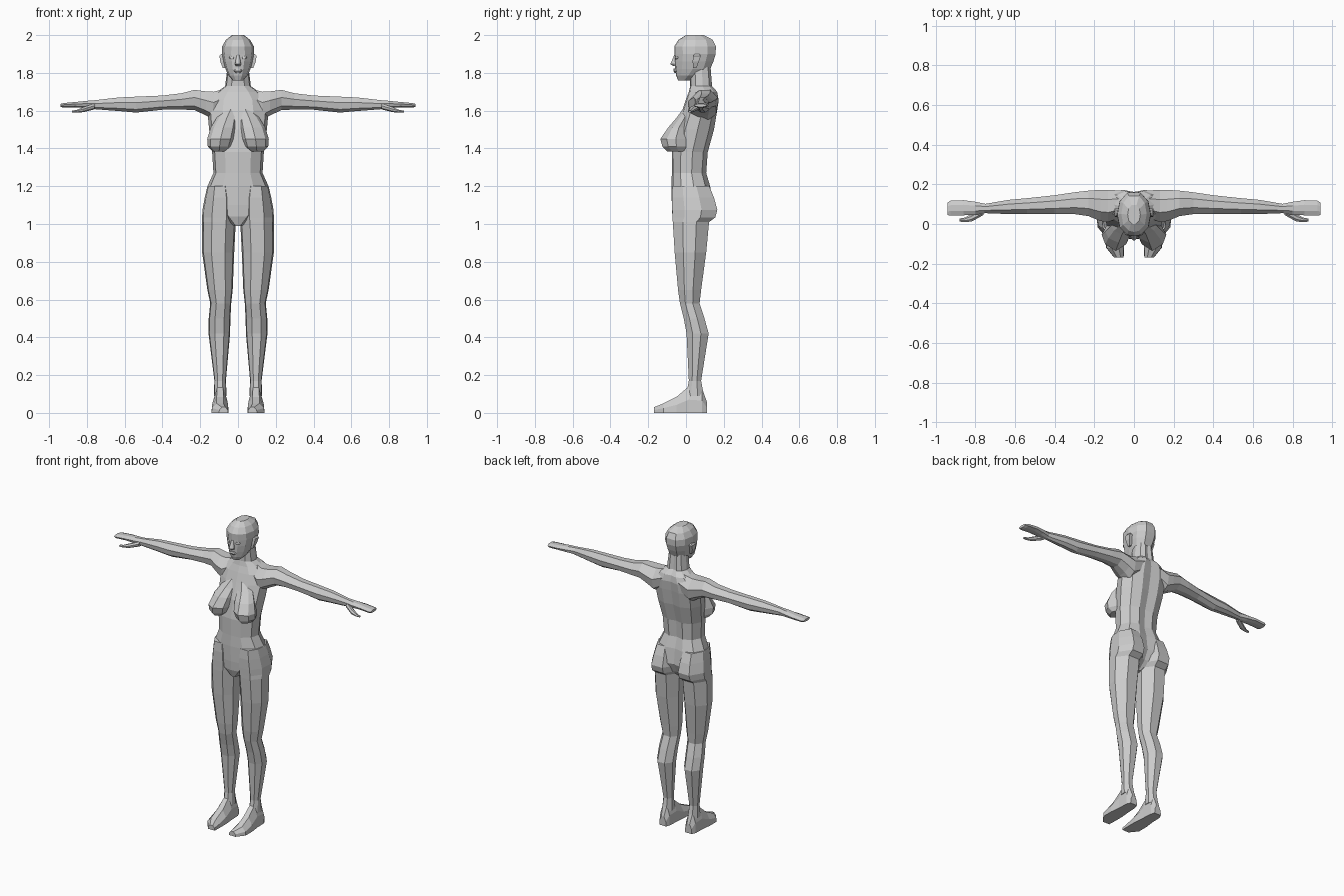
import bpy, bmesh

skin = bpy.data.materials.new("plain_grey")
skin.diffuse_color = (0.6, 0.6, 0.6, 1)

# half cross-sections (u, v) from back/top to front/bottom, mirrored in u
TORSO = [(0, .88), (.38, 1), (.78, .75), (1, .15), (.9, -.5), (.5, -.92), (0, -1)]
LIMB = [(.45, 1), (1, .3), (.92, -.45), (.42, -1)]
HEAD = [(.4, 1), (.85, .6), (1, 0), (.85, -.6), (.42, -.93), (0, -1)]
ARM = [(.4, 1), (1, .25), (.85, -.6), (.3, -1)]
BUST = [(.6, 1), (1, .2), (.75, -.5), (0, -1)]
FOOT = [(.4, 1), (.95, 0), (1, -1)]
BOX = [(1, 1), (1, -1)]
PLACE = {"z": lambda t, a, b: (a, b, t),
         "x": lambda t, a, b: (t, a, b),
         "y": lambda t, a, b: (a, t, b)}


def loft(name, half, sections, axis="z", mirror=False):
    """Skin sections (t, a0, a1, b0, b1) along an axis."""
    ring = half + [(-u, v) for u, v in reversed(half) if u != 0]
    bm = bmesh.new()
    rings = []
    for t, a0, a1, b0, b1 in sections:
        ca, ha, cb, hb = (a0 + a1) / 2, (a1 - a0) / 2, (b0 + b1) / 2, (b1 - b0) / 2
        rings.append([bm.verts.new(PLACE[axis](t, ca + u * ha, cb + v * hb)) for u, v in ring])
    n = len(ring)
    for lo, hi in zip(rings, rings[1:]):
        for i in range(n):
            j = (i + 1) % n
            bm.faces.new((lo[i], lo[j], hi[j], hi[i]))
    bm.faces.new(rings[0])
    bm.faces.new(rings[-1])
    bmesh.ops.recalc_face_normals(bm, faces=bm.faces)
    me = bpy.data.meshes.new(name)
    bm.to_mesh(me)
    bm.free()
    me.materials.append(skin)
    ob = bpy.data.objects.new(name, me)
    bpy.context.collection.objects.link(ob)
    if mirror:
        m = ob.modifiers.new("mirror", "MIRROR")
        m.use_mirror_merge = False
    return ob


def centred(rows):
    return [(t, -w, w, f, b) for t, w, f, b in rows]


# trunk from crotch to neck
loft("torso", TORSO, centred([
    (.99, .025, -.055, .05), (1.04, .10, -.072, .11), (1.10, .18, -.075, .14),
    (1.20, .162, -.077, .128), (1.27, .13, -.075, .107), (1.38, .137, -.075, .115),
    (1.50, .153, -.055, .148), (1.60, .162, -.02, .165), (1.66, .15, .0, .172),
    (1.70, .11, .015, .165), (1.73, .068, .022, .138), (1.83, .056, .02, .13)]))

# head and face
loft("head", HEAD, centred([
    (1.76, .028, -.042, .02), (1.785, .05, -.052, .075), (1.82, .066, -.058, .128),
    (1.86, .078, -.06, .145), (1.90, .086, -.06, .157), (1.94, .084, -.062, .158),
    (1.975, .064, -.04, .142), (2.0, .032, .0, .095)]))
loft("nose", HEAD, centred([
    (1.836, .012, -.066, -.04), (1.846, .016, -.083, -.04), (1.895, .008, -.062, -.04)]))
loft("lips", HEAD, centred([
    (1.80, .012, -.06, -.04), (1.81, .024, -.067, -.04), (1.822, .012, -.065, -.04)]))
loft("eye", HEAD, [
    (1.872, .022, .04, -.056, -.03), (1.880, .015, .048, -.058, -.03),
    (1.888, .022, .042, -.056, -.03)], mirror=True)
loft("ear", BOX, [
    (1.825, .066, .080, .038, .055), (1.86, .07, .094, .035, .068),
    (1.89, .076, .098, .038, .078), (1.90, .076, .09, .045, .07)], mirror=True)

# chest
loft("breast", BUST, [
    (1.385, .065, .135, -.10, .0), (1.41, .035, .16, -.125, .0),
    (1.45, .022, .163, -.136, .0), (1.51, .01, .145, -.095, .0),
    (1.56, .005, .115, -.052, .02), (1.61, .005, .07, -.015, .03)], mirror=True)

# legs, including the buttocks
loft("leg", LIMB, [
    (.09, .06, .128, .0, .095), (.17, .064, .125, .015, .08), (.42, .042, .156, .003, .12),
    (.50, .04, .155, -.012, .098), (.58, .036, .147, -.032, .072),
    (.65, .028, .162, -.042, .08), (.85, .02, .19, -.06, .107),
    (1.01, .012, .19, -.07, .122), (1.035, .008, .19, -.071, .155),
    (1.075, .008, .188, -.073, .166), (1.14, .015, .176, -.075, .148),
    (1.20, .03, .162, -.072, .124)], mirror=True)
loft("foot", FOOT, [
    (.11, .07, .118, .0, .06), (.085, .06, .13, .0, .13), (.015, .056, .132, .0, .14),
    (-.05, .05, .14, .0, .085), (-.12, .05, .14, .0, .05), (-.17, .052, .1, .0, .03)],
    axis="y", mirror=True)

# arms, hands and thumbs
loft("arm", ARM, [
    (.05, .04, .168, 1.60, 1.72), (.13, .01, .172, 1.55, 1.70), (.17, .015, .172, 1.575, 1.702),
    (.23, .04, .168, 1.603, 1.71), (.30, .05, .16, 1.606, 1.692), (.40, .05, .145, 1.605, 1.68),
    (.54, .05, .13, 1.59, 1.674), (.63, .05, .122, 1.598, 1.67), (.76, .055, .10, 1.608, 1.655)],
    axis="x", mirror=True)
loft("hand", ARM, [
    (.75, .055, .102, 1.608, 1.656), (.80, .046, .112, 1.613, 1.652),
    (.86, .044, .12, 1.618, 1.646), (.925, .042, .118, 1.616, 1.640),
    (.94, .045, .108, 1.620, 1.636)], axis="x", mirror=True)
loft("thumb", ARM, [
    (.76, .045, .08, 1.607, 1.638), (.82, .012, .05, 1.592, 1.618),
    (.855, .01, .032, 1.59, 1.604), (.88, .012, .028, 1.59, 1.60)], axis="x", mirror=True)
